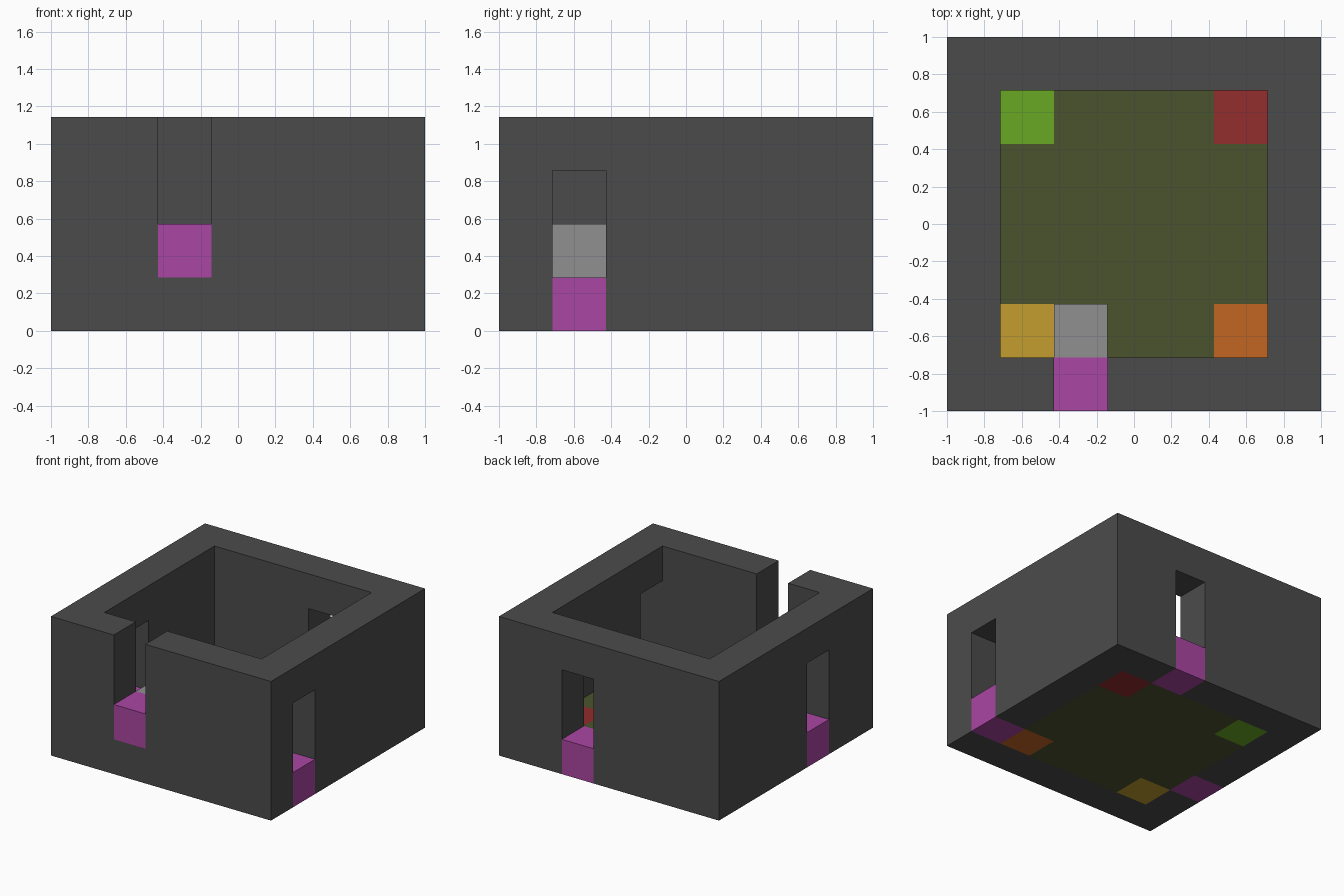
import bpy
import bmesh
from mathutils import Vector

if "Cube" in bpy.data.objects:
    bpy.data.objects.remove(bpy.data.objects["Cube"], do_unlink=True)

U = 2 / 7  # one block; the building is 7 x 7 x 4 blocks


def material(name, rgb):
    """Flat material from 0-255 display values, stored as linear."""
    lin = []
    for v in rgb:
        c = v / 255
        lin.append(c / 12.92 if c <= 0.04045 else ((c + 0.055) / 1.055) ** 2.4)
    m = bpy.data.materials.new(name)
    m.use_nodes = True
    m.diffuse_color = (*lin, 1)
    m.node_tree.nodes["Principled BSDF"].inputs["Base Color"].default_value = (*lin, 1)
    return m


dark_grey = material("dark grey", (75, 75, 75))
magenta = material("magenta", (170, 70, 162))
light_grey = material("light grey", (144, 144, 144))
olive = material("olive", (75, 83, 45))
lime = material("lime", (106, 168, 36))
red = material("red", (146, 45, 45))
orange = material("orange", (194, 102, 34))
yellow = material("yellow", (196, 158, 46))


def add_object(name, bm, *mats):
    bmesh.ops.recalc_face_normals(bm, faces=bm.faces)
    mesh = bpy.data.meshes.new(name)
    bm.to_mesh(mesh)
    bm.free()
    for m in mats:
        mesh.materials.append(m)
    obj = bpy.data.objects.new(name, mesh)
    bpy.context.collection.objects.link(obj)
    return obj


def box(name, lo, hi, *mats):
    """Box between two corners counted in blocks from the front right-hand bottom."""
    lo, hi = Vector(lo), Vector(hi)
    bm = bmesh.new()
    bmesh.ops.create_cube(bm, size=1)
    for v in bm.verts:
        p = (lo + hi) / 2 + v.co * (hi - lo)
        v.co = (p - Vector((3.5, 3.5, 0))) * U
    return add_object(name, bm, *mats)


# Outer walls, hollowed by the room and the four doorways
walls = box("walls", (0, 0, 0), (7, 7, 4), dark_grey)
openings = {
    "room": ((1, 1, -1), (6, 6, 5)),
    "front_doorway": ((2, -1, 1), (3, 2, 5)),
    "east_doorway": ((5, 1.0, -1), (8, 2, 3)),
    "back_doorway": ((4, 5, -1), (5, 8, 3)),
    "west_doorway": ((-1, 2, -1), (2, 3, 3)),
}
bpy.context.view_layer.objects.active = walls
for name, (lo, hi) in openings.items():
    cutter = box(name + "_cutter", lo, hi, dark_grey)
    cutter.hide_render = True
    mod = walls.modifiers.new(name, "BOOLEAN")
    mod.operation = "DIFFERENCE"
    mod.solver = "EXACT"
    mod.object = cutter
    bpy.ops.object.modifier_apply(modifier=mod.name)
    bpy.data.objects.remove(cutter, do_unlink=True)

# Doorway thresholds
for name, (x, y, z) in {
    "front_threshold": (2, 0, 1),
    "east_threshold": (6, 1, 0),
    "back_threshold": (4, 6, 0),
    "west_threshold": (0, 2, 0),
}.items():
    box(name, (x, y, z), (x + 1, y + 1, z + 1), magenta)

# Step inside the raised front doorway
box("entry_step", (2, 1, 1), (3, 2, 2), light_grey)

# Floor slab with a different colour in each corner block
bm = bmesh.new()
bmesh.ops.create_grid(bm, x_segments=5, y_segments=5, size=2.5 * U)
slab = bmesh.ops.extrude_face_region(bm, geom=bm.faces[:], use_keep_orig=True)
top = [g for g in slab["geom"] if isinstance(g, bmesh.types.BMVert)]
bmesh.ops.translate(bm, verts=top, vec=(0, 0, U))
corner_slots = {(False, True): 1, (True, True): 2, (True, False): 3, (False, False): 4}
for f in bm.faces:
    c = f.calc_center_median()
    if min(abs(c.x), abs(c.y)) > 1.5 * U:
        f.material_index = corner_slots[(c.x > 0, c.y > 0)]
add_object("floor", bm, olive, lime, red, orange, yellow)
